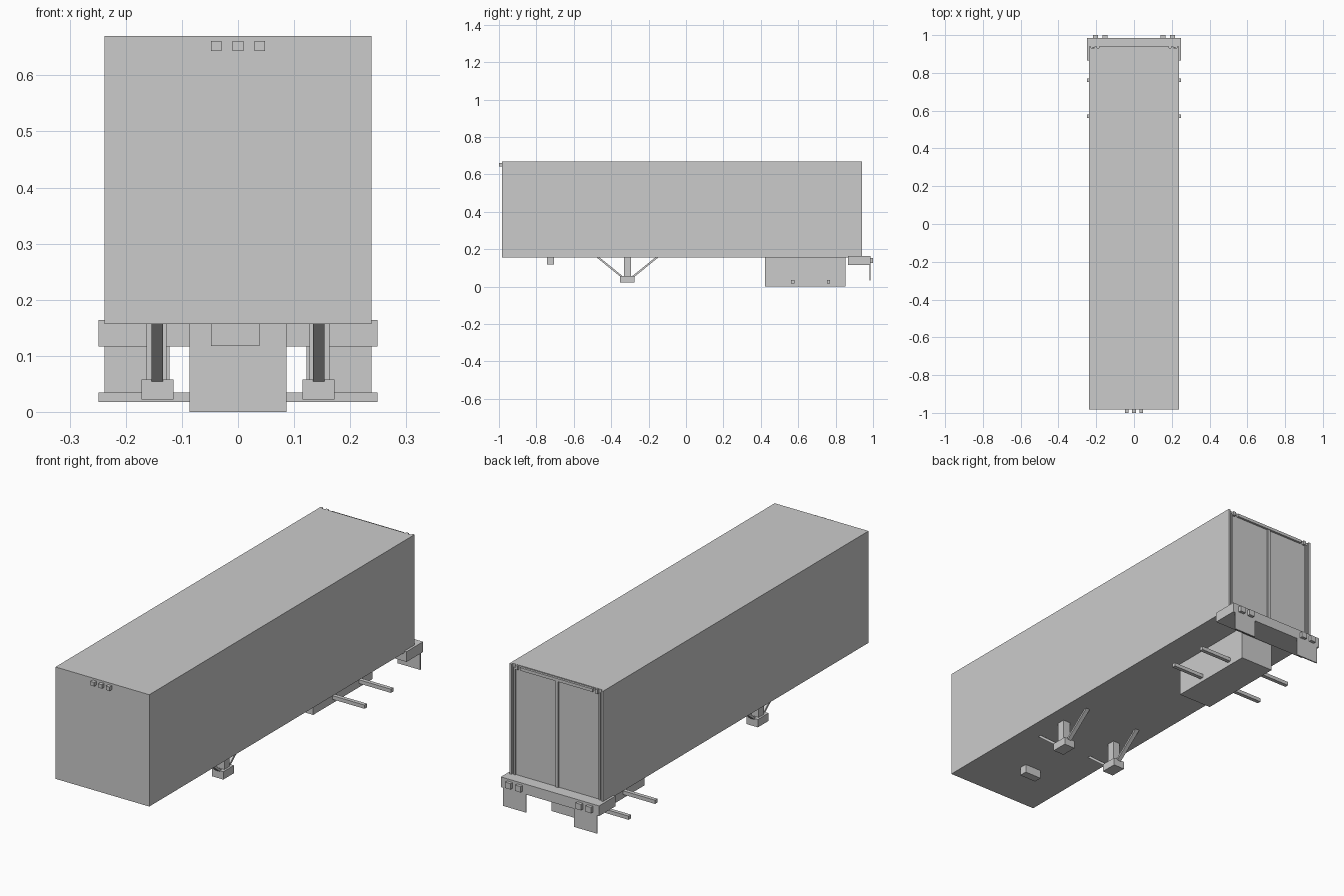
import bpy, bmesh
from mathutils import Matrix

if "Cube" in bpy.data.objects:
    bpy.data.objects.remove(bpy.data.objects["Cube"])


def prism(name, corners, axis_range):
    """Extrude a (y, z) profile along x."""
    bm = bmesh.new()
    x0, x1 = axis_range
    face = bm.faces.new([bm.verts.new((x0, y, z)) for y, z in corners])
    out = bmesh.ops.extrude_face_region(bm, geom=[face])
    moved = [v for v in out["geom"] if isinstance(v, bmesh.types.BMVert)]
    bmesh.ops.translate(bm, verts=moved, vec=(x1 - x0, 0, 0))
    bmesh.ops.recalc_face_normals(bm, faces=bm.faces[:])
    mesh = bpy.data.meshes.new(name)
    bm.to_mesh(mesh)
    bm.free()
    obj = bpy.data.objects.new(name, mesh)
    bpy.context.collection.objects.link(obj)
    return obj


def box(name, x, y, z):
    return prism(name, [(y[0], z[0]), (y[1], z[0]), (y[1], z[1]), (y[0], z[1])], x)


def mirror(obj):
    obj.modifiers.new("Mirror", 'MIRROR').use_axis[0] = True
    return obj


# Cargo body
box("cargo_body", (-0.238, 0.238), (-0.983, 0.931), (0.157, 0.67))

# Rear door frame
mirror(box("door_corner_post", (0.227, 0.238), (0.93, 0.941), (0.157, 0.67)))
mirror(box("door_edge_bar", (0.212, 0.22), (0.93, 0.937), (0.157, 0.655)))
mirror(box("door_top_bracket", (0.196, 0.21), (0.93, 0.941), (0.65, 0.669)))
box("door_center_post", (-0.007, 0.007), (0.93, 0.937), (0.157, 0.655))
box("door_header_bar", (-0.184, 0.184), (0.93, 0.941), (0.652, 0.666))

# Front marker lights
for i, x in enumerate((-0.039, 0, 0.039)):
    box(f"marker_light_{i}", (x - 0.0095, x + 0.0095), (-1.0, -0.983), (0.643, 0.661))

# Coupling block under the nose
box("coupling_block", (-0.048, 0.038), (-0.743, -0.705), (0.118, 0.157))

# Landing gear: leg, foot and sloping braces
mirror(box("landing_leg", (0.127, 0.163), (-0.332, -0.294), (0.05, 0.157)))
mirror(box("landing_foot", (0.115, 0.172), (-0.352, -0.275), (0.022, 0.058)))
for side, label in ((-1, "front"), (1, "rear")):
    c = -0.313
    pts = [(0.166, 0.157), (0.15, 0.157), (0.018, 0.05), (0.034, 0.05)]
    mirror(prism(f"landing_brace_{label}",
                 [(c + side * y, z) for y, z in pts], (0.134, 0.154)))

# Rear axle carriage
box("axle_carriage", (-0.086, 0.086), (0.422, 0.852), (0.0, 0.157))
for i, y in enumerate((0.571, 0.762)):
    box(f"axle_{i}", (-0.249, 0.249), (y - 0.009, y + 0.009), (0.018, 0.035))

# Rear bumper, tail lights and mud flaps
box("rear_bumper", (-0.249, 0.249), (0.866, 0.986), (0.117, 0.164))
for i, x in enumerate((0.153, 0.204)):
    mirror(box(f"tail_light_{i}", (x - 0.014, x + 0.014), (0.985, 1.0), (0.127, 0.154)))
mirror(box("mud_flap", (0.122, 0.238), (0.98, 0.986), (0.034, 0.12)))
